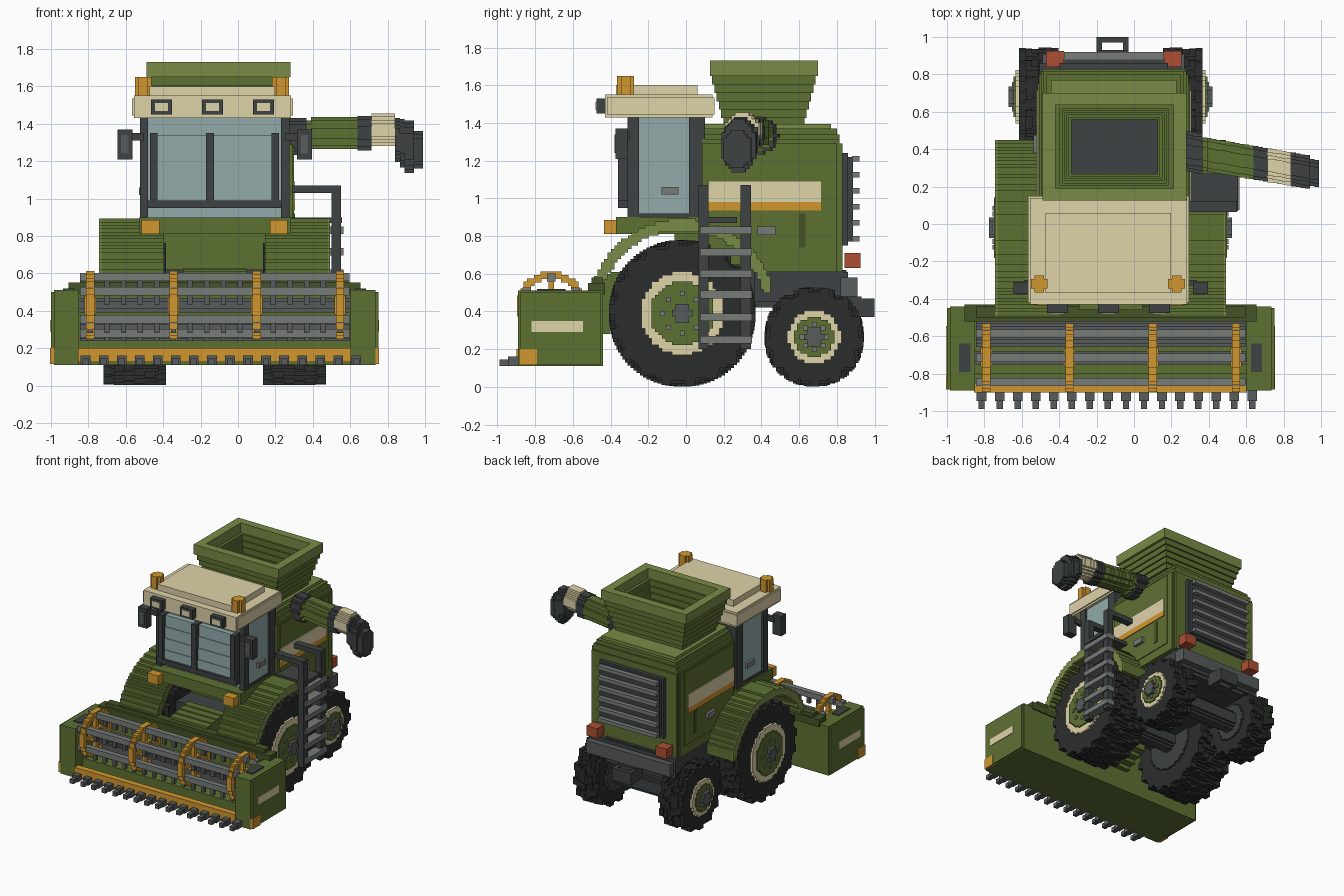
import bpy, bmesh, math

if "Cube" in bpy.data.objects:
    bpy.data.objects.remove(bpy.data.objects["Cube"])

C = -0.125          # centre line of the machine
S = 0.018           # block size for stepped curves
MATS = {}
COL = dict(green=(94, 112, 54), lime=(120, 138, 72), deep=(70, 84, 42), cream=(222, 210, 168),
           amber=(208, 150, 50), dark=(64, 68, 68), tyre=(46, 49, 47), grey=(118, 123, 120),
           steel=(88, 92, 92), glass=(146, 170, 170), red=(172, 80, 54))


def q(v):
    return round(v / S) * S


def finish(name, col, bm, mirror=False):
    if mirror:
        geo = bmesh.ops.duplicate(bm, geom=bm.verts[:] + bm.edges[:] + bm.faces[:])["geom"]
        for v in geo:
            if isinstance(v, bmesh.types.BMVert):
                v.co.x = 2 * C - v.co.x
    bmesh.ops.recalc_face_normals(bm, faces=bm.faces[:])
    me = bpy.data.meshes.new(name)
    bm.to_mesh(me)
    bm.free()
    if col not in MATS:
        MATS[col] = bpy.data.materials.new(col)
        MATS[col].diffuse_color = [(c / 255) ** 2.2 for c in COL[col]] + [1]
    me.materials.append(MATS[col])
    ob = bpy.data.objects.new(name, me)
    bpy.context.collection.objects.link(ob)
    return ob


def add_box(bm, x0, x1, y0, y1, z0, z1):
    vs = [bm.verts.new((x, y, z)) for x in (x0, x1) for y in (y0, y1) for z in (z0, z1)]
    for f in ((0, 1, 3, 2), (4, 6, 7, 5), (0, 4, 5, 1), (2, 3, 7, 6), (0, 2, 6, 4), (1, 5, 7, 3)):
        bm.faces.new([vs[i] for i in f])


def boxes(name, col, items, mirror=False):
    bm = bmesh.new()
    for b in items:
        add_box(bm, *b)
    return finish(name, col, bm, mirror)


def add_disc(bm, x0, x1, cy, cz, ry, rz=None):
    """Blocky ellipse in the yz plane, extruded along x."""
    rz = rz or ry
    n = max(2, round(2 * rz / S))
    h, right = 2 * rz / n, []
    for i in range(n):
        t = (-rz + (i + .5) * h) / rz
        w = max(S / 2, q(ry * math.sqrt(max(0, 1 - t * t))))
        for z in (-rz + i * h, -rz + (i + 1) * h):
            if len(right) > 1 and right[-1][0] == w and right[-2][0] == w:
                right.pop()
            right.append((w, z))
    out = right + [(-w, z) for w, z in reversed(right)]
    a, b = ([bm.verts.new((x, cy + y, cz + z)) for y, z in out] for x in (x0, x1))
    bm.faces.new(a)
    bm.faces.new(b[::-1])
    for i in range(len(a)):
        j = (i + 1) % len(a)
        if (a[i].co - a[j].co).length > 1e-6:
            bm.faces.new((a[i], b[i], b[j], a[j]))


def discs(name, col, items, mirror=False):
    bm = bmesh.new()
    for d in items:
        add_disc(bm, *d)
    return finish(name, col, bm, mirror)


def mid(half, *rest, c=None):
    c = C if c is None else c
    return (c - half, c + half, *rest)


def side(a, b, *rest):
    return (C + a, C + b, *rest)


# wheels: tyre, staggered lugs, rim, hub and bolts
def wheel(tag, y, r, a, b, rim, n):
    discs(tag + "_tyre", "tyre", [side(a, b, y, r, r - .03), side(a + .04, b - .04, y, r, r - .018)], True)
    lugs = []
    for i in range(n):
        for row in (0, 1):
            t = 2 * math.pi * (i + row / 2) / n
            for k in range(3):
                tt = t + k * .06
                cy, cz = y + (r - .03) * math.cos(tt), r + (r - .03) * math.sin(tt)
                m, w = (a + b) / 2, (b - a) / 6
                x = m + (k * w if row else -(k + 1) * w)
                lugs.append(side(x, x + w, cy - .028, cy + .028, max(0, cz - .028), cz + .028))
    boxes(tag + "_tyre_lugs", "tyre", lugs, True)
    discs(tag + "_rim", "cream", [side(b, b + .018, y, r, rim)], True)
    discs(tag + "_rim_disc", "green", [side(b, b + .028, y, r, rim * .76)], True)
    discs(tag + "_hub", "steel", [side(b, b + .055, y, r, .05)], True)
    discs(tag + "_inner_rim", "dark", [side(a - .015, a, y, r, rim)], True)
    bolts = [(y + rim * .47 * math.cos(k * math.pi / 4), r + rim * .47 * math.sin(k * math.pi / 4)) for k in range(8)]
    boxes(tag + "_wheel_bolts", "grey", [side(b, b + .036, u - .013, u + .013, v - .013, v + .013) for u, v in bolts], True)
    discs(tag + "_axle", "dark", [mid(a, y, r, .08)])


wheel("front", -.02, .39, .26, .595, .222, 18)
wheel("rear", .68, .265, .28, .49, .14, 13)

# stepped fenders over the front wheels
cols = []
for i in range(-27, 26):
    d = (i + .5) * S
    top = .39 + q(math.sqrt(max(0, .5 ** 2 - d * d)))
    low = .39 + q(math.sqrt(max(.1 ** 2, .44 ** 2 - d * d)))
    if top - low > .01:
        cols.append(side(.27, .605, d - S / 2 - .02, d + S / 2 - .02, low, top))
boxes("fenders", "green", cols, True)
boxes("fender_edges", "lime", [(c[1], c[1] + .012, *c[2:]) for c in cols], True)

# chassis, bumper and hitch
boxes("chassis", "dark", [mid(.26, -.25, .85, .42, .62), mid(.38, .36, .86, .45, .61)])
boxes("rear_bumper", "steel", [mid(.38, .82, .91, .48, .58, c=-.11)])
boxes("hitch", "dark", [(-.2, -.17, .88, 1, .37, .47), (-.06, -.03, .88, 1, .37, .47), (-.2, -.03, .97, 1, .37, .47),
                        (-.2, -.03, .85, .93, .37, .48)])

# main body with stepped top and rear corners
C = -.108
boxes("body", "green", [mid(.4, .085, .8, .61, 1.29), mid(.385, .085, .83, .61, 1.29), mid(.39, .085, .815, .61, 1.315),
                        mid(.375, .085, .815, 1.3, 1.34), mid(.36, .085, .8, 1.34, 1.37)])
boxes("body_top", "lime", [mid(.335, .1, .77, 1.37, 1.395)])
boxes("side_panel", "green", [side(.4, .407, .12, .75, .68, 1.28)], True)
boxes("side_stripe", "cream", [side(.4, .414, .12, .715, .98, 1.09)], True)
boxes("side_stripe_lower", "amber", [side(.4, .414, .12, .715, .935, .98)], True)
boxes("side_slot", "deep", [side(.4, .412, .6, .635, .74, .92)], True)
boxes("side_handle", "grey", [side(.4, .43, .38, .475, .805, .85)], True)

# rear grille, louvres and lamps
boxes("rear_grille", "dark", [mid(.29, .83, .86, .75, 1.24), mid(.27, .86, .885, .77, 1.22)])
boxes("grille_louvres", "grey", [mid(.265, .88, .92, .785 + i * .085 - .015, .785 + i * .085 + .015) for i in range(6)])
boxes("tail_lamps", "red", [side(.265, .362, .84, .925, .63, .71)], True)
C = -.125

# grain hopper
H, HY = -.105, .413


def ring(xo, yo, xi, yi, z0, z1):
    return [(H - xo, H - xi, HY - yo, HY + yo, z0, z1), (H + xi, H + xo, HY - yo, HY + yo, z0, z1),
            (H - xi, H + xi, HY - yo, HY - yi, z0, z1), (H - xi, H + xi, HY + yi, HY + yo, z0, z1)]


layers = []
for i in range(6):
    k, z = i * .012, 1.38 + i * .045
    layers += ring(.305 + k, .215 + k, .23 + k, .145 + k, z, z + .045)
boxes("hopper", "green", layers)
boxes("hopper_rim", "lime", ring(.385, .287, .315, .222, 1.65, 1.73))
boxes("hopper_floor", "dark", [mid(.24, HY - .15, HY + .15, 1.38, 1.41, c=H)])

# cab
boxes("cab_base", "green", [mid(.405, -.37, .1, .81, .9), mid(.29, -.06, .1, .62, .81)])
boxes("cab_glass", "glass", [mid(.385, -.28, .08, .9, 1.43)]
      + [mid(.335, -.325 - i * .005, -.28, 1.34 - .0925 * (i + 1), 1.34 - .0925 * i) for i in range(4)])
boxes("cab_pillars", "dark", [side(.355, .4, -.31, -.25, .9, 1.43), side(.355, .4, .015, .1, .9, 1.43),
                              side(.36, .395, -.3, .09, .9, .92)], True)
boxes("windscreen_frame", "dark", [mid(.36, -.36, -.27, .95, .99), mid(.022, -.36, -.27, .99, 1.35, c=-.15)])
boxes("windscreen_side_frames", "dark", [side(.305, .345, -.36, -.27, .95, 1.35)], True)
boxes("cab_rear_wall", "dark", [mid(.39, .06, .1, .9, 1.43)])
boxes("door_handle", "grey", [side(.38, .405, -.13, -.04, 1.02, 1.06)], True)
R = -.137
boxes("cab_roof", "cream", [mid(.42, -.43, .14, 1.43, 1.55, c=R), mid(.43, -.42, .15, 1.445, 1.535, c=R),
                            mid(.335, -.37, .06, 1.55, 1.6, c=R)])
boxes("roof_lamp_housings", "dark", [mid(.056, -.475, -.42, 1.45, 1.53, c=R + i * .273) for i in (-1, 0, 1)])
boxes("roof_lamp_lenses", "cream", [mid(.035, -.48, -.47, 1.468, 1.512, c=R + i * .273) for i in (-1, 0, 1)])
boxes("beacons", "amber", [b for x in (-.507, .228) for b in (
    mid(.045, -.345, -.295, 1.54, 1.65, c=x), mid(.025, -.365, -.275, 1.54, 1.65, c=x))])
boxes("front_lamps", "amber", [side(.295, .39, -.435, -.36, .81, .885)], True)
boxes("mirrors", "dark", [side(.44, .52, -.375, -.31, 1.21, 1.37), side(.38, .46, -.33, -.3, 1.31, 1.35)], True)
boxes("mirror_faces", "steel", [side(.46, .5, -.38, -.37, 1.24, 1.34)], True)

# ladder and platform
boxes("ladder_platform", "dark", [(.28, .555, .07, .27, .87, .9)])
boxes("ladder_posts", "dark", [b for y in (.065, .29) for b in (
    (.5, .55, y, y + .055, .2, 1.07), (.29, .55, y, y + .055, 1.03, 1.07))])
boxes("ladder_rungs", "grey", [(.49, .565, .075, .35, z - .02, z + .02) for z in (.25, .37, .49, .6, .715, .83)])

# unloading auger, sliced in blocks along its length
parts = {"auger_base": ("dark", []), "auger_tube": ("green", []), "auger_collar": ("cream", []), "auger_spout": ("dark", [])}
for i in range(29):
    x = .265 + i * .025
    t = i / 28
    cy, cz = .39 - .12 * t, 1.335 + .03 * min(1, t * 1.3)
    key, r, rz = ("auger_base", .1, .1) if x < .35 else ("auger_tube", .085, .085)
    if x > .63:
        key, r, rz = "auger_spout", .092, .092
    if .7 < x < .83:
        key, r, rz = "auger_collar", .088, .088
    if x >= .83:
        rz = .1 + .04 * min(1, (x - .8) / .09)
        cz = 1.43 - rz - .6 * max(0, x - .88)
        if x > .94:
            rz, r, cz = .1, .08, 1.255
    parts[key][1].append((x, x + .025, cy, q(cz), r, rz))
for k, (col, items) in parts.items():
    discs(k, col, items)

# feeder house, stepping up from the header
boxes("feeder_house", "green", [mid(.17, -.46 + i * .06, -.4 + i * .06, .28 + i * .03, .6 + i * .01) for i in range(4)])

# header trough
boxes("header_ends", "green", [side(.725, .86, -.89, -.44, .11, .51), side(.735, .875, -.88, -.45, .12, .5)], True)
boxes("header_trough", "green", [mid(.73, -.88, -.44, .11, .15), mid(.73, -.8, -.5, .15, .24), mid(.73, -.5, -.44, .11, .54)])
boxes("header_beam", "deep", [mid(.78, -.52, -.43, .49, .55), mid(.72, -.5, -.44, .55, .58)])
boxes("header_end_stripes", "cream", [side(.87, .88, -.82, -.545, .29, .35)], True)
boxes("header_corners", "amber", [side(.86, .88, -.885, -.79, .115, .2)], True)
boxes("header_end_caps", "dark", [side(.75, .81, -.79, -.64, .5, .518)], True)
boxes("cutter_bar", "amber", [mid(.73, -.9, -.85, .125, .2)])
boxes("cutter_teeth", "steel", [b for i in range(16) for x in [-.815 + i * .0965] for b in (
    mid(.026, -.945, -.88, .11, .16, c=x), mid(.017, -.99, -.94, .11, .145, c=x))])
discs("header_auger", "steel", [mid(.72, -.585, .29, .075)])

# reel: amber hoops with spokes, six bars with tines
RY, RZ, RR = -.715, .43, .162
hoops, bars, tines = [], [], []
for x in (-.79, -.345, .1, .545):
    for k in range(28):
        t = 2 * math.pi * k / 28
        y, z = RY + q(RR * math.cos(t)), RZ + q(RR * math.sin(t))
        hoops.append(mid(.022, y - .02, y + .02, z - .02, z + .02, c=x))
    hoops += [mid(.015, RY - .16, RY + .16, RZ - .015, RZ + .015, c=x), mid(.015, RY - .015, RY + .015, RZ - .16, RZ + .16, c=x),
              mid(.03, RY - .05, RY + .05, RZ - .05, RZ + .05, c=x)]
for k in range(6):
    t = math.pi * (k + .5) / 3
    y, z = RY + .15 * math.cos(t), RZ + .15 * math.sin(t)
    bars.append(mid(.72, y - .022, y + .022, z - .022, z + .022))
    tines += [mid(.014, y - .012, y + .012, z - .075, z - .02, c=-.79 + .089 * i) for i in range(16)]
boxes("reel_hoops", "amber", hoops)
boxes("reel_bars", "grey", bars)
boxes("reel_tines", "steel", tines)
discs("reel_shaft", "steel", [mid(.725, RY, RZ, .038)])

for m in bpy.data.materials:
    if m.users and not m.is_grease_pencil:
        m.use_nodes = True
        m.node_tree.nodes["Principled BSDF"].inputs["Base Color"].default_value = m.diffuse_color
